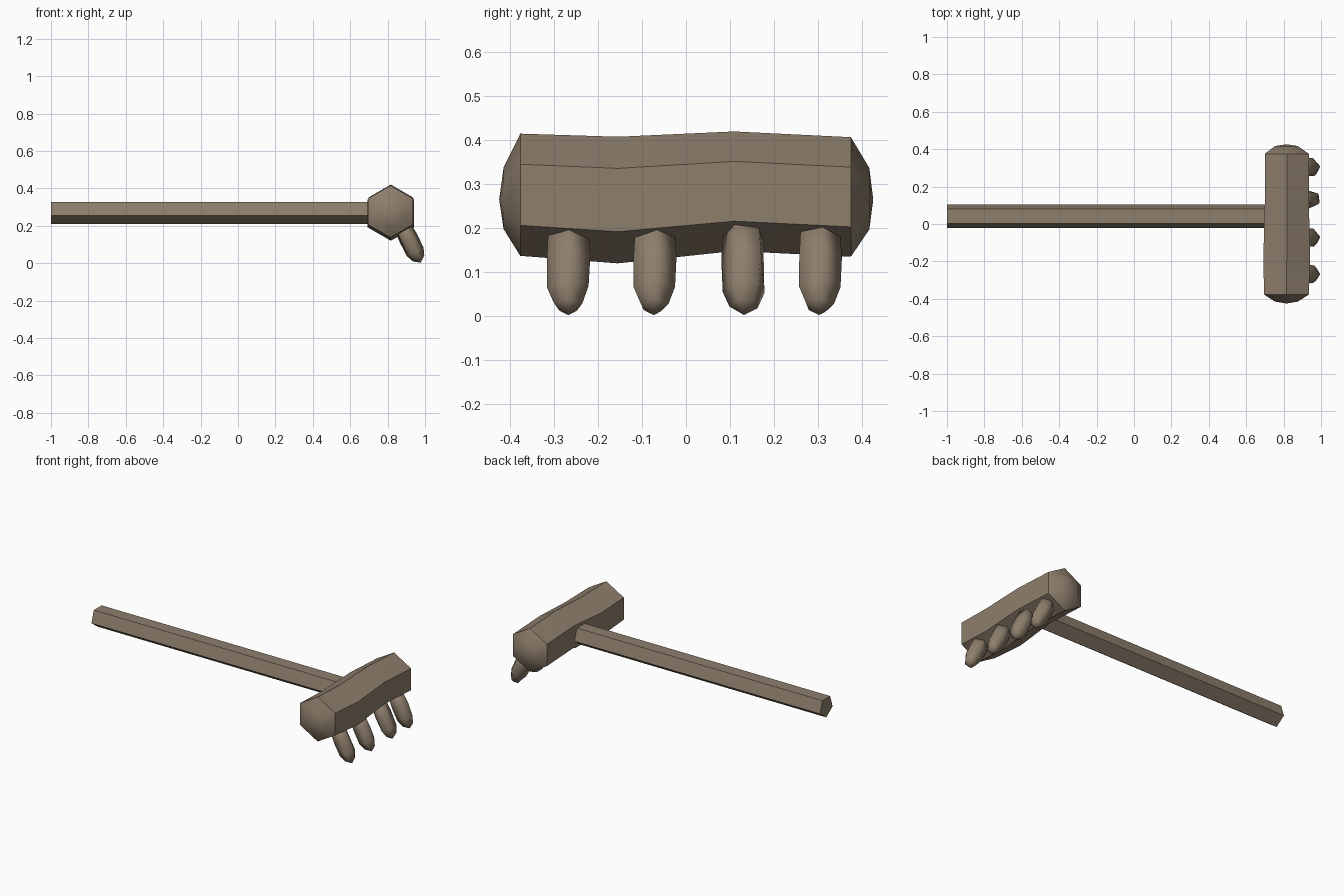
import bpy, bmesh, math
from mathutils import Vector

if "Cube" in bpy.data.objects:
    bpy.data.objects.remove(bpy.data.objects["Cube"])


def loft(name, rings, u, v, sides, start, smooth_angle, tips=(None, None)):
    """Skin regular polygons; each ring is (centre, radius, twist in degrees)."""
    bm = bmesh.new()
    u, v = Vector(u).normalized(), Vector(v).normalized()
    loops = []
    for c, r, twist in rings:
        loop = []
        for i in range(sides):
            a = math.radians(start + twist + 360 * i / sides)
            loop.append(bm.verts.new(Vector(c) + r * (math.cos(a) * u + math.sin(a) * v)))
        loops.append(loop)
    for a, b in zip(loops, loops[1:]):
        for i in range(sides):
            j = (i + 1) % sides
            bm.faces.new((a[i], a[j], b[j], b[i]))
    for loop, tip in zip((loops[0], loops[-1]), tips):
        if tip is None:
            bm.faces.new(loop)
        else:
            p = bm.verts.new(tip)
            for i in range(sides):
                bm.faces.new((loop[i], loop[(i + 1) % sides], p))
    bmesh.ops.recalc_face_normals(bm, faces=bm.faces[:])
    me = bpy.data.meshes.new(name)
    bm.to_mesh(me)
    bm.free()
    ob = bpy.data.objects.new(name, me)
    bpy.context.collection.objects.link(ob)
    mat = bpy.data.materials.get("wood") or bpy.data.materials.new("wood")
    mat.diffuse_color = (0.27, 0.21, 0.15, 1)
    mat.use_nodes = True
    mat.node_tree.nodes["Principled BSDF"].inputs["Base Color"].default_value = mat.diffuse_color
    me.materials.append(mat)
    if smooth_angle:
        bpy.ops.object.select_all(action='DESELECT')
        ob.select_set(True)
        bpy.context.view_layer.objects.active = ob
        bpy.ops.object.shade_smooth_by_angle(angle=math.radians(smooth_angle))
    return ob


# Five-sided handle, one edge down, running into the head
loft("handle", [((-1, 0.042, 0.275), 0.0655, 0), ((0.8, 0.042, 0.275), 0.0655, 0)],
     (0, 1, 0), (0, 0, 1), 5, -90, 0)

# Slightly wavy six-sided head with domed ends
head_rings = [
    ((0.815, -0.415, 0.268), 0.07, 0),
    ((0.815, -0.377, 0.276), 0.139, 0),
    ((0.817, -0.155, 0.264), 0.144, 0),
    ((0.817, 0.110, 0.284), 0.136, 0),
    ((0.817, 0.375, 0.271), 0.136, 0),
    ((0.815, 0.417, 0.267), 0.07, 0),
]
loft("head", head_rings, (1, 0, 0), (0, 0, 1), 6, 90, 40,
     ((0.815, -0.425, 0.265), (0.815, 0.426, 0.265)))

# Four blunt, smooth, forward-slanting teeth
axis = Vector((0.45, 0, -0.89)).normalized()
side = Vector((0, 1, 0))
forward = Vector((0.89, 0, 0.45)).normalized()
for n, (y, turn) in enumerate([(-0.268, 0), (-0.073, 6), (0.132, -28), (0.303, 8)]):
    mid = Vector((0.925, y, 0.105))
    sections = [(-0.12, 0.046, 0), (-0.03, 0.052, 4), (0.05, 0.050, -4), (0.09, 0.034, 0)]
    rings = [(mid + axis * t, r, turn + tw) for t, r, tw in sections]
    loft(f"tooth_{n + 1}", rings, forward, side, 5, 0, 180,
         (None, mid + axis * 0.115))
